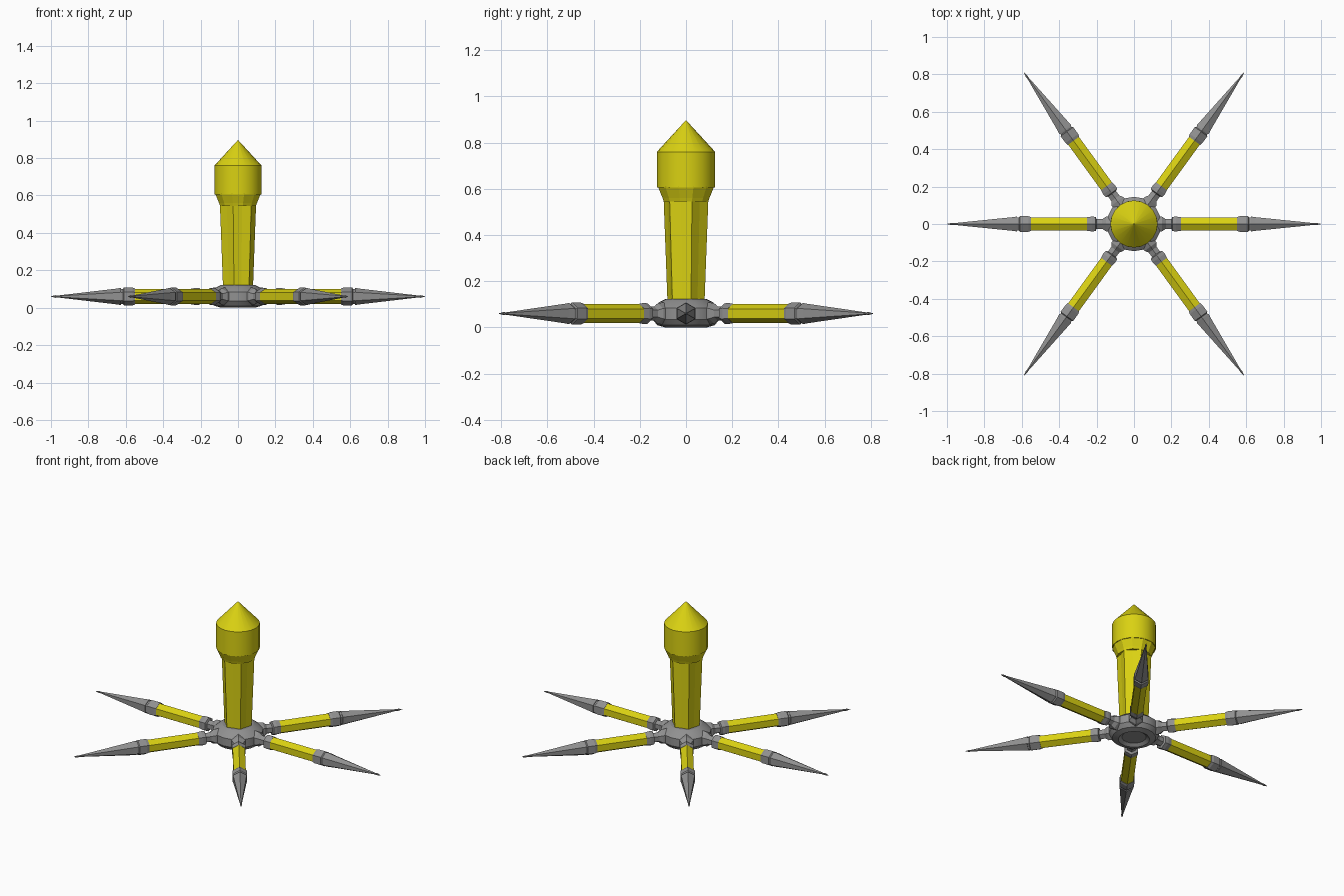
import bpy, bmesh
from math import pi, cos, sin, radians
from mathutils import Matrix

cube = bpy.data.objects.get("Cube")
if cube:
    bpy.data.objects.remove(cube)


def material(name, rgb):
    m = bpy.data.materials.new(name)
    m.use_nodes = True
    m.diffuse_color = (*rgb, 1)
    m.node_tree.nodes["Principled BSDF"].inputs["Base Color"].default_value = (*rgb, 1)
    return m


YELLOW = material("yellow", (0.70, 0.64, 0.006))
GREY = material("steel_grey", (0.28, 0.28, 0.28))


def loft(name, profile, sides, mat, flute=1.0, phase=0.0, matrix=Matrix(), smooth=None):
    """Stack rings of (height, radius) along z; flute scales every other corner."""
    bm = bmesh.new()
    rings = []
    for h, r in profile:
        ring = []
        for i in range(sides):
            a = phase + 2 * pi * i / sides
            k = r * (flute if i % 2 else 1)
            ring.append(bm.verts.new((k * cos(a), k * sin(a), h)))
        rings.append(ring)
    for low, high in zip(rings, rings[1:]):
        for i in range(sides):
            j = (i + 1) % sides
            bm.faces.new((low[i], low[j], high[j], high[i]))
    bm.faces.new(rings[0][::-1])
    bm.faces.new(rings[-1])
    bmesh.ops.recalc_face_normals(bm, faces=bm.faces)
    mesh = bpy.data.meshes.new(name)
    bm.to_mesh(mesh)
    bm.free()
    mesh.materials.append(mat)
    ob = bpy.data.objects.new(name, mesh)
    bpy.context.collection.objects.link(ob)
    ob.matrix_world = matrix
    if smooth:
        bpy.ops.object.select_all(action="DESELECT")
        ob.select_set(True)
        bpy.context.view_layer.objects.active = ob
        bpy.ops.object.shade_smooth_by_angle(angle=radians(smooth))
    return ob


# Central hub, with a dished underside
loft("hub", [(0.015, 0.07), (0.0, 0.09), (0.01, 0.125), (0.035, 0.145), (0.085, 0.145),
             (0.11, 0.115), (0.122, 0.09)], 20, GREY, smooth=25)

# Fluted shaft, collar and pointed head
loft("shaft", [(0.11, 0.083), (0.55, 0.1)], 12, YELLOW, flute=0.84, phase=pi / 12)
loft("collar", [(0.545, 0.1), (0.56, 0.105), (0.61, 0.126)], 12, YELLOW, phase=pi / 12)
loft("head", [(0.605, 0.126), (0.76, 0.126), (0.895, 0.002)], 20, YELLOW, smooth=25)

# Six legs, each a row of hexagonal pieces pointing outwards
LEG_PARTS = {
    "root": ([(0.10, 0.05), (0.15, 0.045), (0.17, 0.03), (0.20, 0.03), (0.205, 0.044),
              (0.225, 0.046), (0.25, 0.042)], GREY),
    "rod": ([(0.24, 0.041), (0.56, 0.041)], YELLOW),
    "joint": ([(0.55, 0.043), (0.565, 0.048), (0.61, 0.048), (0.615, 0.041),
               (0.63, 0.041)], GREY),
    "spike": ([(0.625, 0.046), (0.65, 0.042), (0.965, 0.005), (0.975, 0.007),
               (1.0, 0.001)], GREY),
}
for n, angle in enumerate((0, 54, 126, 180, 234, 306), 1):
    place = (Matrix.Translation((0, 0, 0.06)) @ Matrix.Rotation(radians(angle), 4, "Z")
             @ Matrix.Rotation(pi / 2, 4, "Y"))
    for part, (profile, mat) in LEG_PARTS.items():
        loft(f"leg_{n}_{part}", profile, 6, mat, matrix=place)
